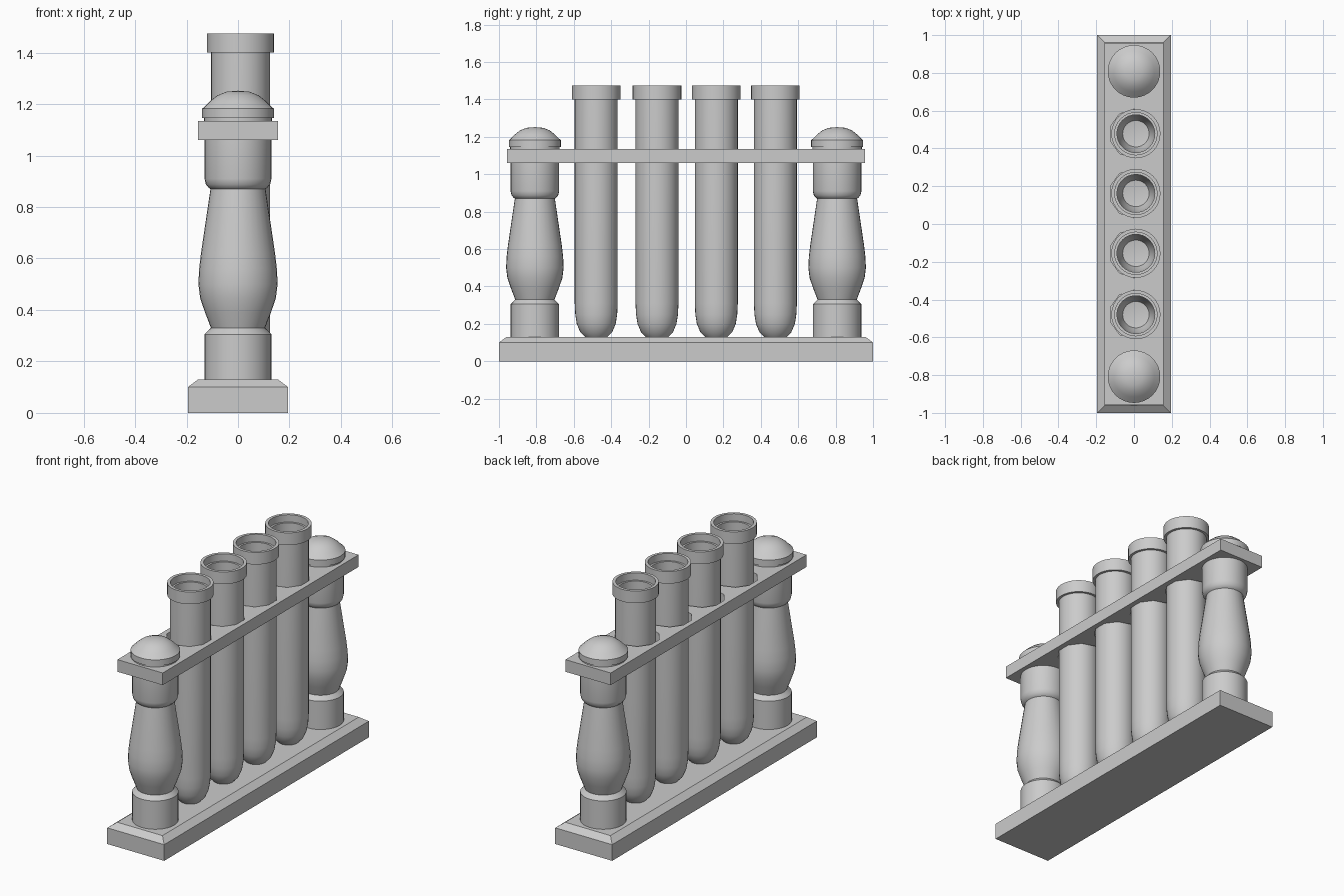
import bpy, bmesh, math

if "Cube" in bpy.data.objects:
    bpy.data.objects.remove(bpy.data.objects["Cube"])


def lathe(name, profile, loc, segs=32):
    """Revolve an (r, z) profile around z; r = 0 closes to a point."""
    bm = bmesh.new()
    rings = []
    for r, z in profile:
        if r == 0:
            rings.append([bm.verts.new((0, 0, z))] * segs)
        else:
            rings.append([bm.verts.new((r * math.cos(2 * math.pi * i / segs),
                                        r * math.sin(2 * math.pi * i / segs), z))
                          for i in range(segs)])
    for a, b in zip(rings, rings[1:]):
        for i in range(segs):
            j = (i + 1) % segs
            bm.faces.new(list(dict.fromkeys((a[i], a[j], b[j], b[i]))))
    bmesh.ops.recalc_face_normals(bm, faces=bm.faces)
    ob = add_mesh(name, bm, loc)
    bpy.ops.object.select_all(action='DESELECT')
    bpy.context.view_layer.objects.active = ob
    ob.select_set(True)
    bpy.ops.object.shade_smooth_by_angle(angle=math.radians(32))
    return ob


def add_mesh(name, bm, loc=(0, 0, 0)):
    me = bpy.data.meshes.new(name)
    bm.to_mesh(me)
    bm.free()
    ob = bpy.data.objects.new(name, me)
    ob.location = loc
    bpy.context.collection.objects.link(ob)
    return ob


def box(name, sx, sy, z0, z1):
    bm = bmesh.new()
    bmesh.ops.create_cube(bm, size=1)
    for v in bm.verts:
        v.co = (v.co.x * sx, v.co.y * sy, z0 if v.co.z < 0 else z1)
    return bm


tube_ys = [-0.48, -0.155, 0.162, 0.478]

# base plinth with a chamfered top
bm = box("base", 0.39, 2.0, 0, 0.10)
bm.faces.ensure_lookup_table()
top = max(bm.faces, key=lambda f: f.calc_center_median().z)
new_top = bmesh.ops.extrude_discrete_faces(bm, faces=[top])['faces'][0]
for v in new_top.verts:
    v.co = (v.co.x - math.copysign(0.04, v.co.x),
            v.co.y - math.copysign(0.04, v.co.y), 0.13)
add_mesh("base", bm)

# upper shelf with faceted holes for the tubes
shelf = add_mesh("shelf", box("shelf", 0.31, 1.915, 1.06, 1.135))
for i, y in enumerate(tube_ys):
    bm = bmesh.new()
    bmesh.ops.create_cone(bm, cap_ends=True, segments=10, radius1=0.13,
                          radius2=0.13, depth=0.4)
    cutter = add_mesh(f"hole_cutter_{i}", bm, (0, y, 1.1))
    cutter.hide_render = True
    cutter.hide_set(True)
    mod = shelf.modifiers.new("hole", 'BOOLEAN')
    mod.operation = 'DIFFERENCE'
    mod.solver = 'EXACT'
    mod.object = cutter

# turned end posts with domed finials
post = [(0, 0.125), (0.13, 0.125), (0.13, 0.305), (0.105, 0.33), (0.128, 0.39),
        (0.147, 0.445), (0.154, 0.50), (0.151, 0.56), (0.144, 0.62),
        (0.107, 0.87), (0.114, 0.875), (0.125, 0.888), (0.13, 0.91),
        (0.13, 1.065), (0, 1.065)]
cap = [(0, 1.13), (0.132, 1.13), (0.132, 1.145), (0.139, 1.145),
       (0.139, 1.182), (0.13, 1.19), (0.108, 1.212), (0.08, 1.234),
       (0.045, 1.248), (0, 1.252)]
for side, y in (("front", -0.808), ("back", 0.808)):
    lathe(f"{side}_post", post, (0, y, 0))
    lathe(f"{side}_post_cap", cap, (0, y, 0))

# hollow test tubes with a rim and rounded bottom
tube = [(0, 0.125), (0.06, 0.13), (0.085, 0.155), (0.104, 0.20), (0.112, 0.25),
        (0.115, 0.31), (0.115, 1.40), (0.13, 1.40), (0.13, 1.475),
        (0.112, 1.475), (0.112, 1.43), (0.1, 1.43), (0.1, 0.31),
        (0.092, 0.22), (0.07, 0.16), (0, 0.15)]
for i, y in enumerate(tube_ys):
    lathe(f"test_tube_{i + 1}", tube, (0.01, y, 0))
